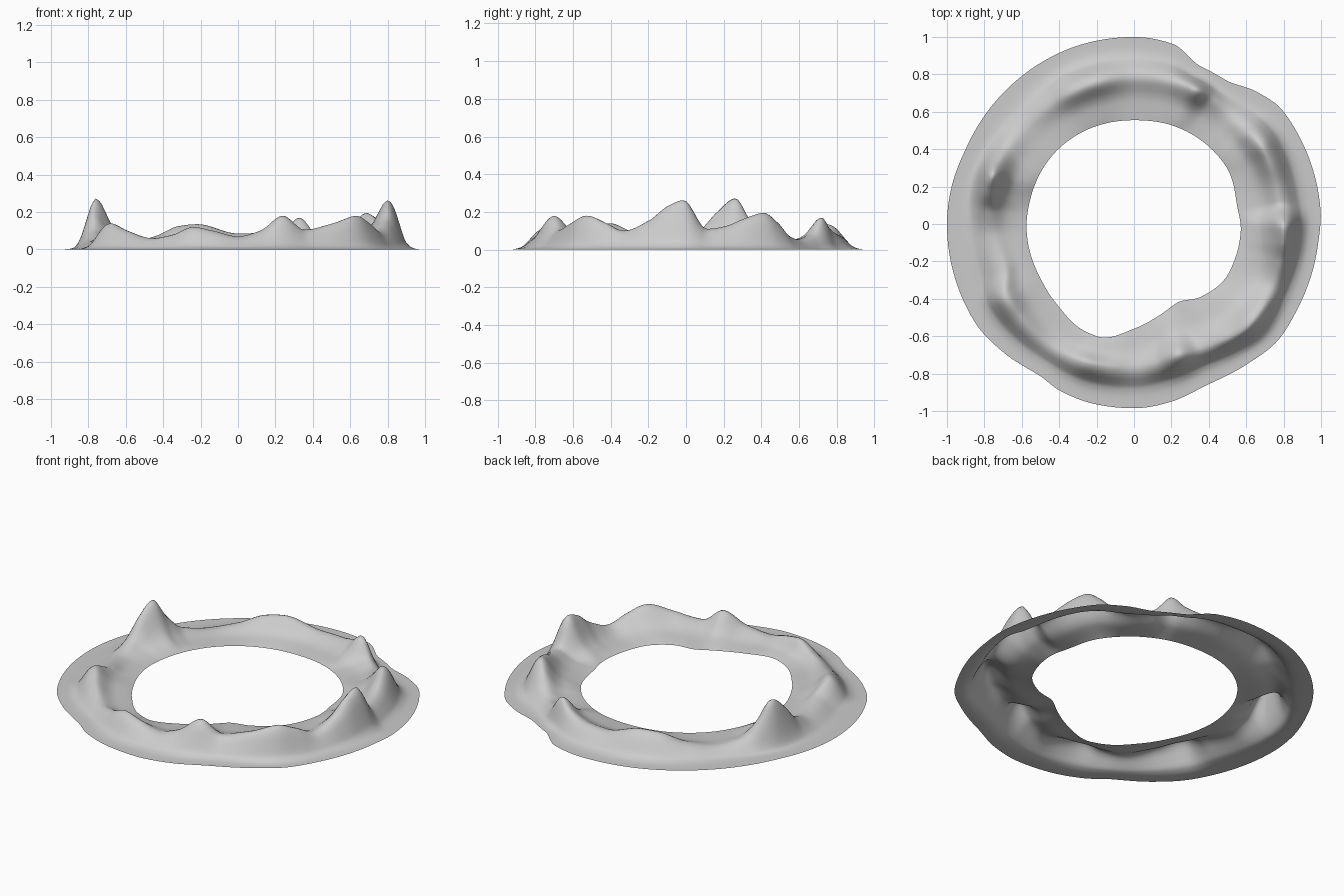
import bpy, bmesh
from math import radians, cos, sin, exp

# (angle, value) control points around the ring
OUTER = [(4, 1.0), (27, 1.0), (37, 1.0), (47, .965), (58, .912), (67, .915), (78, .985), (90, 1.0),
         (106, 1.0), (121, .995), (135, .99), (155, .985), (168, .995), (180, 1.0), (211, 1.0), (224, .98),
         (238, .955), (246, .975), (258, .985), (270, .985), (282, .97), (295, .945), (309, .963),
         (322, .99), (333, .985), (354, .99)]
INNER = [(10, .56), (31, .58), (48, .575), (69, .565), (90, .555), (122, .565), (142, .57), (165, .57),
         (183, .575), (206, .577), (226, .595), (245, .63), (252, .632), (270, .56), (287, .503),
         (299, .48), (313, .53), (332, .57), (356, .572)]
RIDGE = [(0, .80), (12, .79), (31, .80), (48, .77), (65, .79), (85, .785), (108, .78), (135, .77),
         (161, .803), (185, .75), (198, .73), (210, .79), (235, .79), (252, .78), (270, .77), (289, .74),
         (303, .77), (320, .82), (340, .81)]
HEIGHT = [(8, .11), (14, .12), (25, .175), (31, .195), (37, .15), (43, .08), (50, .055), (58, .08),
          (65.4, .17), (71, .12), (80, .09), (90, .085), (106, .135), (114, .125), (125, .07), (137, .045),
          (148, .07), (155, .16), (161, .272), (168, .2), (175, .10), (185, .055), (200, .08),
          (210.5, .14), (220, .105), (235, .06), (244, .08), (252, .12), (260, .10), (270, .07),
          (279, .10), (289, .18), (298, .105), (310, .14), (320.5, .18), (328, .145), (336, .10),
          (346, .155), (353, .23), (359, .262)]
# height of the inner edge above the ground
EDGE = [(45, .03), (90, .03), (135, .03), (180, .03), (225, .025), (270, .035), (315, .055), (345, .045)]
# cross-section: fraction of ridge height from rim to ridge, then ridge to inner edge
OUT_PROFILE = [(0, 0), (.15, .004), (.3, .025), (.5, .15), (.65, .46), (.8, .8), (.92, .96), (1, 1)]
IN_PROFILE = [(0, 1), (.08, .95), (.2, .74), (.37, .42), (.52, .25), (.7, .15), (.85, .08), (1, 0)]


def hermite(pts, x):
    """Monotone cubic through points, x inside the range."""
    slope = [(b[1] - a[1]) / (b[0] - a[0]) for a, b in zip(pts, pts[1:])]

    def tangent(i):
        if i == 0 or i == len(pts) - 1:
            return slope[min(i, len(slope) - 1)]
        a, b = slope[i - 1], slope[i]
        return 0 if a * b <= 0 else 2 * a * b / (a + b)
    i = 0
    while i < len(pts) - 2 and x > pts[i + 1][0]:
        i += 1
    (x0, y0), (x1, y1) = pts[i], pts[i + 1]
    h = x1 - x0
    t = (x - x0) / h
    return ((2*t**3 - 3*t*t + 1) * y0 + (t**3 - 2*t*t + t) * h * tangent(i)
            + (3*t*t - 2*t**3) * y1 + (t**3 - t*t) * h * tangent(i + 1))


def wrap(pts):
    return ([(a - 360, v) for a, v in pts[-3:]] + pts + [(a + 360, v) for a, v in pts[:3]])


curves = [wrap(p) for p in (OUTER, INNER, RIDGE, HEIGHT, EDGE)]

# Mountain ring: a single open sheet swept around the circle
N, A, B = 288, 20, 16
bm = bmesh.new()
rings = []
for k in range(N):
    deg = 360 * k / N
    ro, ri, rr, h, e = (hermite(p, deg) for p in curves)
    steep = 1 + .9 * exp(-((deg - 161) / 16) ** 2)      # tallest peak has a steeper outer face
    section = [(ro + (rr - ro) * j / A, h * max(hermite(OUT_PROFILE, j / A), 0) ** steep) for j in range(A)]
    section += [(rr + (ri - rr) * j / B, e + (h - e) * hermite(IN_PROFILE, j / B)) for j in range(B + 1)]
    c, s = cos(radians(deg)), sin(radians(deg))
    rings.append([bm.verts.new((r * c, r * s, max(z, 0))) for r, z in section])
for k in range(N):
    p, q = rings[k], rings[(k + 1) % N]
    for j in range(A + B):
        bm.faces.new((p[j], q[j], q[j + 1], p[j + 1])).smooth = True

mesh = bpy.data.meshes.new("mountain_ring")
bm.to_mesh(mesh)
bm.free()
obj = bpy.data.objects.new("mountain_ring", mesh)
bpy.context.collection.objects.link(obj)
